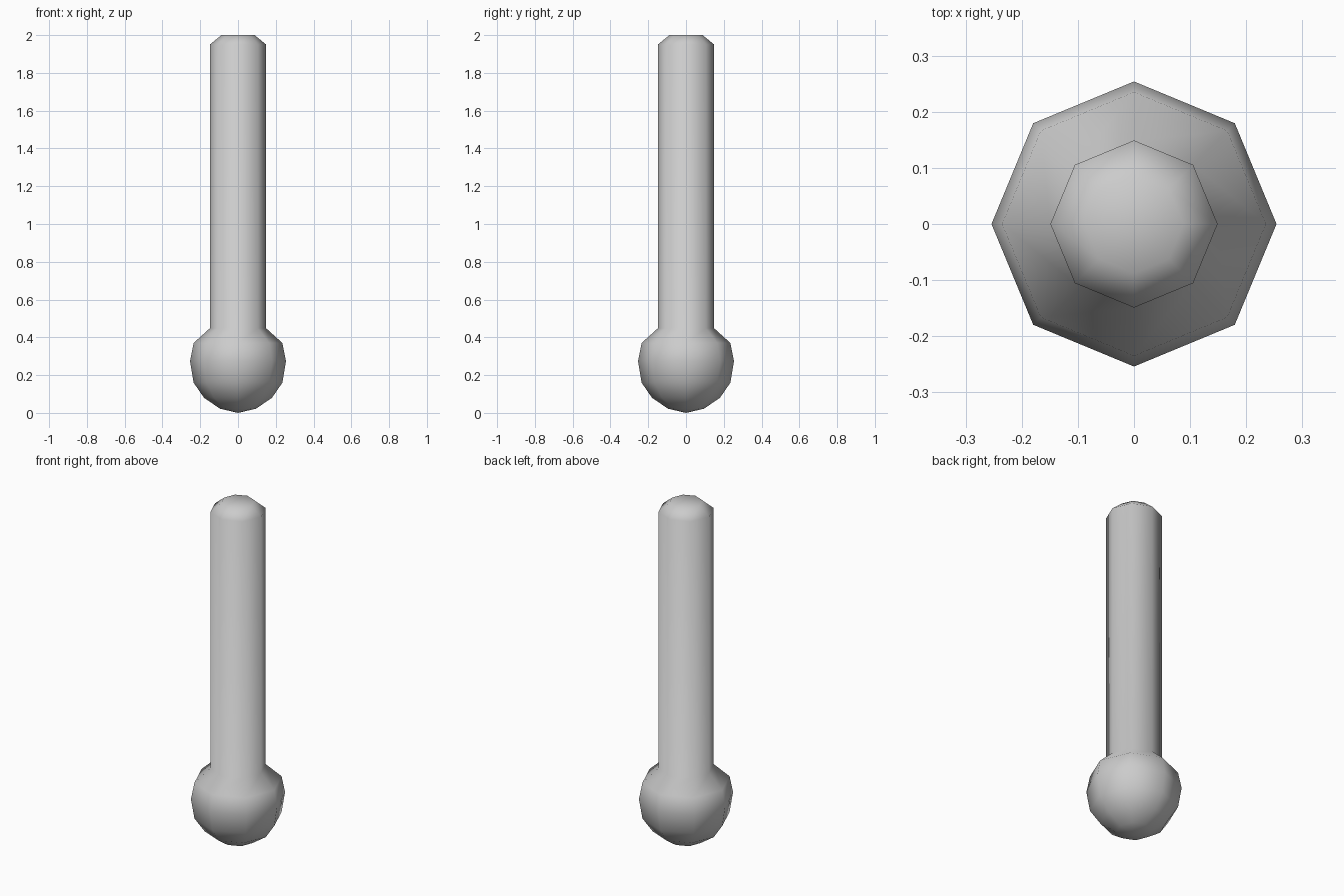
import bpy, bmesh
from math import cos, sin, tau

if "Cube" in bpy.data.objects:
    bpy.data.objects.remove(bpy.data.objects["Cube"])

SIDES = 8

# Radius / height outline from the bottom of the bulb to the rim of the rounded tip
PROFILE = [(0.095, 0.022), (0.18, 0.08), (0.235, 0.16), (0.254, 0.275),
           (0.235, 0.37), (0.149, 0.448), (0.149, 1.95), (0.088, 2.0)]


def lathe(name, profile, bottom, top):
    bm = bmesh.new()
    rings = [[bm.verts.new((r * cos(tau * i / SIDES), r * sin(tau * i / SIDES), z))
              for i in range(SIDES)] for r, z in profile]
    low = bm.verts.new((0, 0, bottom))
    high = bm.verts.new((0, 0, top))
    for i in range(SIDES):
        j = (i + 1) % SIDES
        for a, b in zip(rings, rings[1:]):
            bm.faces.new((a[i], a[j], b[j], b[i]))
        bm.faces.new((low, rings[0][j], rings[0][i]))
        bm.faces.new((high, rings[-1][i], rings[-1][j]))
    for f in bm.faces:
        f.smooth = True
    bmesh.ops.recalc_face_normals(bm, faces=bm.faces)
    mesh = bpy.data.meshes.new(name)
    bm.to_mesh(mesh)
    bm.free()
    obj = bpy.data.objects.new(name, mesh)
    bpy.context.collection.objects.link(obj)
    return obj


# Tube with a bulb at its foot, one smooth skin
lathe("bulb_tube", PROFILE, 0.0, 2.0)
